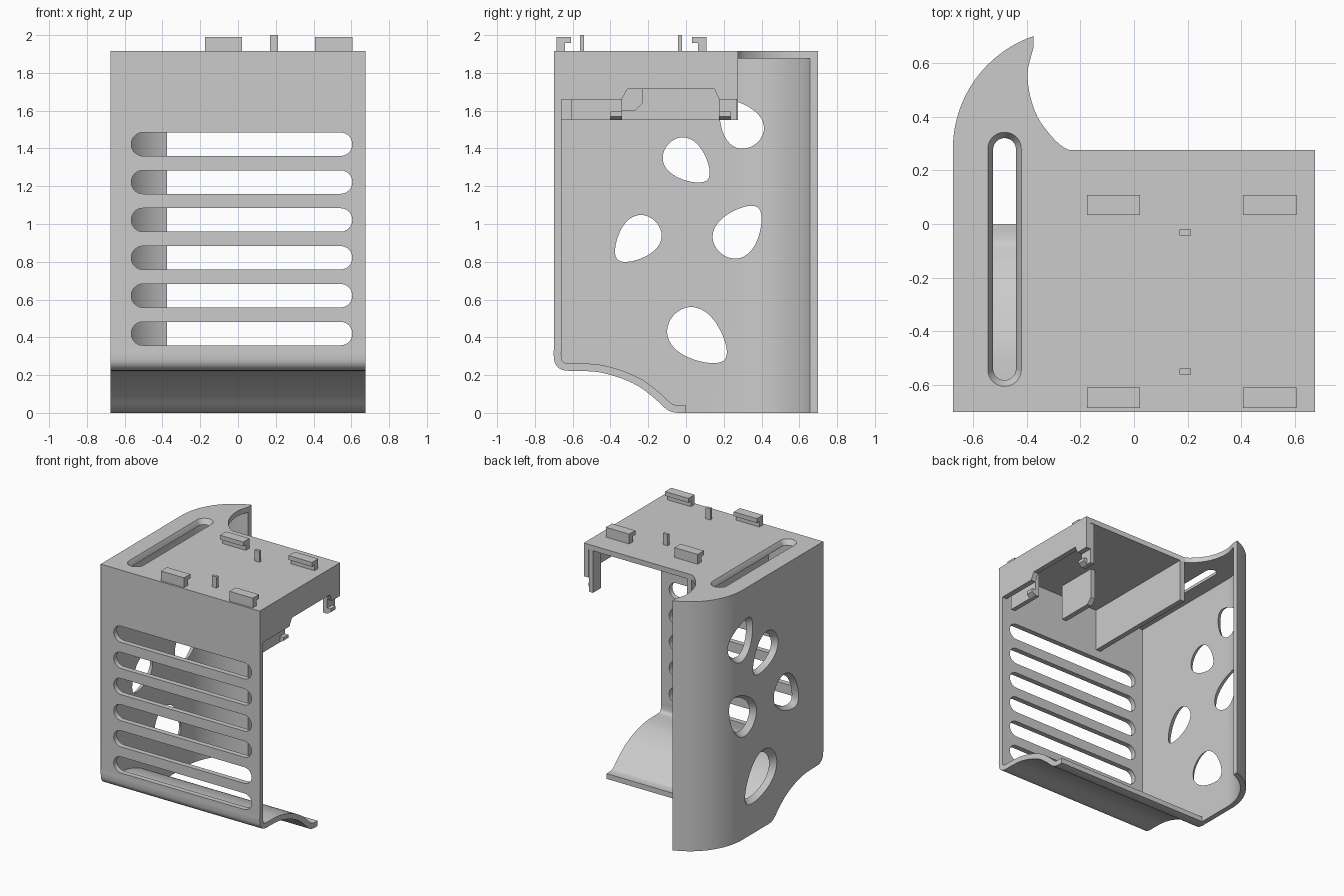
import bpy, bmesh, math
from mathutils import Vector
from mathutils.geometry import interpolate_bezier

cube = bpy.data.objects.get("Cube")
if cube:
    bpy.data.objects.remove(cube, do_unlink=True)

grey = bpy.data.materials.new("plain grey")
grey.use_nodes = True
grey.diffuse_color = (0.6, 0.6, 0.6, 1)
grey.node_tree.nodes["Principled BSDF"].inputs["Base Color"].default_value = (0.6, 0.6, 0.6, 1)

W, T, TOP = 0.675, 0.04, 1.915      # half width, sheet thickness, top height
FRONT, BACK = -0.70, 0.275
IN = FRONT + T
UNDER = TOP - T

PLACE = {"X": lambda d, a, b: (d, a, b),
         "Y": lambda d, a, b: (a, d, b),
         "Z": lambda d, a, b: (a, b, d)}


def loft(name, rings, axis):
    """Closed solid through 2D rings, each given as (depth, points)."""
    bm = bmesh.new()
    loops = [[bm.verts.new(PLACE[axis](d, *p)) for p in pts] for d, pts in rings]
    n = len(loops[0])
    bm.faces.new(loops[0])
    bm.faces.new(loops[-1])
    for lo, hi in zip(loops, loops[1:]):
        for i in range(n):
            j = (i + 1) % n
            bm.faces.new((lo[i], lo[j], hi[j], hi[i]))
    bmesh.ops.recalc_face_normals(bm, faces=bm.faces)
    mesh = bpy.data.meshes.new(name)
    bm.to_mesh(mesh)
    bm.free()
    ob = bpy.data.objects.new(name, mesh)
    mesh.materials.append(grey)
    bpy.context.collection.objects.link(ob)
    return ob


def prism(name, pts, axis, lo, hi):
    return loft(name, [(lo, pts), (hi, pts)], axis)


def box(name, x0, x1, y0, y1, z0, z1):
    return prism(name, [(x0, y0), (x1, y0), (x1, y1), (x0, y1)], "Z", z0, z1)


def select_only(ob):
    bpy.ops.object.select_all(action="DESELECT")
    ob.select_set(True)
    bpy.context.view_layer.objects.active = ob


def cut(ob, cutter):
    cutter.hide_render = True
    mod = ob.modifiers.new("cut", "BOOLEAN")
    mod.operation, mod.solver, mod.object = "DIFFERENCE", "EXACT", cutter
    select_only(ob)
    bpy.ops.object.modifier_apply(modifier=mod.name)
    bpy.data.objects.remove(cutter, do_unlink=True)


def smooth(ob):
    select_only(ob)
    bpy.ops.object.shade_smooth_by_angle(angle=math.radians(30))


def curve(points, steps=6):
    """Smooth path through the points, with its tangents."""
    p = [Vector(q) for q in points]
    tan = [(p[min(i + 1, len(p) - 1)] - p[max(i - 1, 0)]).normalized() for i in range(len(p))]
    out = [p[0]]
    for i in range(len(p) - 1):
        h = (p[i + 1] - p[i]).length / 3
        out += interpolate_bezier(p[i], p[i] + tan[i] * h, p[i + 1] - tan[i + 1] * h,
                                  p[i + 1], steps + 1)[1:]
    return [Vector((q[0], q[1])) for q in out]


def arc(cx, cy, r, a0, a1, n=24):
    return [(cx + r * math.cos(a0 + (a1 - a0) * i / n),
             cy + r * math.sin(a0 + (a1 - a0) * i / n)) for i in range(n + 1)]


# Front wall flowing into the curved floor lip
under = curve([(FRONT, 0.34), (FRONT, 0.30), (-0.693, 0.262), (-0.672, 0.236), (-0.635, 0.224),
               (-0.55, 0.222), (-0.46, 0.215), (-0.354, 0.187), (-0.25, 0.14), (-0.17, 0.08),
               (-0.11, 0.025), (-0.08, 0.007), (-0.04, 0), (0, 0)])
over = []
for i, p in enumerate(under):
    t = (under[min(i + 1, len(under) - 1)] - under[max(i - 1, 0)]).normalized()
    over.append(p + Vector((-t.y, t.x)) * T)
front = prism("front_wall_and_floor",
              [(FRONT, TOP)] + under + over[::-1] + [(IN, TOP)], "X", -W, W)

# Row of long vents in the front wall
for k in range(6):
    z, r = 0.42 + 0.2005 * k, 0.062
    pts = arc(0.605 - r, z, r, -math.pi / 2, math.pi / 2) + \
        arc(-0.565 + r, z, r, math.pi / 2, 1.5 * math.pi)
    cut(front, prism("vent_cutter", pts, "Y", FRONT - 0.1, IN + 0.05))
smooth(front)

# Side wall that curls round at the back
BEND_X, BEND_Y, R = -0.231, 0.28, 0.444
END = -0.375


def bend(r):
    return arc(BEND_X, BEND_Y, r, math.pi, math.acos((END - BEND_X) / r))


side = prism("side_wall", [(-W, IN)] + bend(R) + bend(R - T)[::-1] + [(T - W, IN)],
             "Z", 0, UNDER)
cut(side, prism("floor_cutter", [(-0.9, 0.34)] + over + [(0, -0.2), (-0.9, -0.2)],
                "X", -0.9, 0.9))


def egg(tip, mid, r, grow):
    """Egg outline given its pointed end and the centre of its round end."""
    tip, mid = Vector(tip), Vector(mid)
    u = (tip - mid).normalized()
    v = Vector((-u.y, u.x))
    a = ((tip - mid).length + r) / 2
    c = tip - u * a
    pts = []
    for i in range(48):
        t = math.tau * i / 48
        q = c + u * (a * math.cos(t)) + v * (r * math.sin(t) * (1 - 0.3 * math.cos(t)))
        pts.append(c + (q - c) * grow)
    return pts


# Flared egg-shaped windows: tip, round centre, radius
for e in [((0.2, 1.645), (0.305, 1.505), 0.103),
          ((0.115, 1.235), (-0.02, 1.355), 0.1),
          ((-0.362, 0.812), (-0.235, 0.942), 0.102),
          ((0.38, 1.087), (0.255, 0.93), 0.11),
          ((0.205, 0.283), (0.025, 0.435), 0.122)]:
    cut(side, loft("window_cutter", [(-0.45, egg(*e, 1)), (T - W, egg(*e, 1)),
                                     (-W - 0.06, egg(*e, 1.55))], "X"))
smooth(side)

# Top plate with a scooped back corner
scoop = curve([(-0.24, BACK), (-0.27, 0.291), (-0.31, 0.33), (-0.36, 0.40), (-0.39, 0.49),
               (-0.396, 0.57), (-0.385, 0.62), (END, 0.655)], 4)
top = prism("top_plate", [(-W, IN), (W, IN), (W, BACK)] + scoop + bend(R)[::-1],
            "Z", UNDER, TOP)


def long_slot(r, y0, y1):
    x = -0.4825
    return arc(x, y1 - r, r, 0, math.pi) + arc(x, y0 + r, r, math.pi, math.tau)


wide, narrow = long_slot(0.0625, -0.605, 0.342), long_slot(0.0425, -0.582, 0.32)
cut(top, loft("slot_cutter", [(UNDER - 0.05, narrow), (UNDER + 0.005, narrow),
                              (TOP, wide), (TOP + 0.05, wide)], "Z"))
smooth(top)

# Hanging panels below the top plate
box("inner_panel", -0.24, -0.20, IN, BACK, 1.55, UNDER)
prism("outer_skirt", [(IN, UNDER), (IN, 1.66), (-0.34, 1.66), (-0.31, 1.715), (0.15, 1.715),
                      (0.175, 1.66), (BACK, 1.66), (BACK, UNDER)], "X", W - T, W)
prism("middle_rib", [(-0.55, UNDER), (-0.55, 1.60), (-0.27, 1.60), (-0.23, 1.64),
                     (-0.23, UNDER)], "X", 0.17, 0.21)

# Snap legs with small hooks
for name, y0, y1, h0 in (("front", -0.61, -0.34, -0.40), ("back", 0.175, 0.27, 0.175)):
    box(name + "_snap_leg", 0.60, W - T, y0, y1, 1.55, UNDER)
    prism(name + "_snap_hook", [(W - T, 1.55), (0.665, 1.57), (0.665, 1.595), (W - T, 1.595)],
          "Y", h0, h0 + 0.06)

# Hooked clips and locating posts on top
for row, y, s in (("front", -0.685, 1), ("back", 0.108, -1)):
    for side_name, x0, x1 in (("right", -0.175, 0.022), ("left", 0.407, 0.605)):
        shape = [(0, TOP), (0, 1.99), (0.075, 1.99), (0.075, 1.957), (0.045, 1.957), (0.045, TOP)]
        prism(f"{row}_{side_name}_clip", [(y + s * a, z) for a, z in shape], "X", x0, x1)
for row, y in (("front", -0.55), ("back", -0.032)):
    box(row + "_post", 0.17, 0.212, y - 0.011, y + 0.011, TOP, 2.0)
